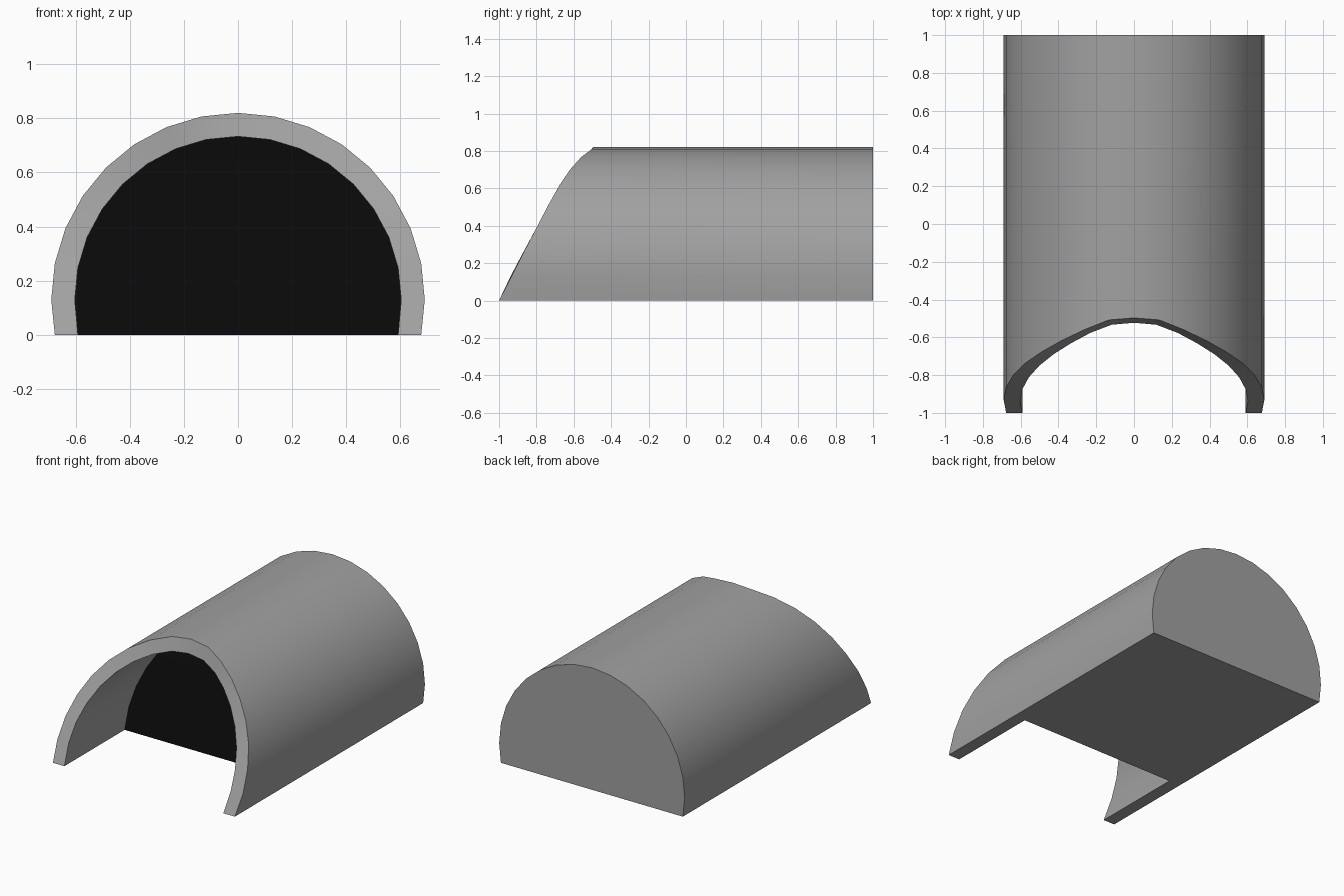
import bpy, bmesh, math

if "Cube" in bpy.data.objects:
    bpy.data.objects.remove(bpy.data.objects["Cube"])

STEP = math.radians(11.25)   # 32-sided round arch
CENTRE_Z = 0.13
RECESS = 0.64                # how far the dark wall sits behind the lip
# depth of the front lip from the crown (index 0) down to the foot (index 9)
OUTER_Y = [-0.497, -0.508, -0.56, -0.617, -0.676, -0.735, -0.797, -0.865, -0.933, -1.0]
INNER_Y = [-0.523, -0.533, -0.576, -0.632, -0.690, -0.75, -0.812, -0.876, -0.938, -1.0]


def arch(bm, radius, depth):
    """Row of vertices along the arch, from left foot to right foot."""
    row = []
    for i in range(-9, 10):
        z = CENTRE_Z + radius * math.cos(i * STEP)
        if abs(i) == 9:
            z = 0.0
        row.append(bm.verts.new((radius * math.sin(i * STEP), depth(abs(i)), z)))
    return row


def material(name, value):
    mat = bpy.data.materials.new(name)
    mat.diffuse_color = (value, value, value, 1)
    mat.use_nodes = True
    mat.node_tree.nodes["Principled BSDF"].inputs["Base Color"].default_value = mat.diffuse_color
    return mat


bm = bmesh.new()
back = arch(bm, 0.69, lambda i: 1.0)
lip = arch(bm, 0.69, lambda i: OUTER_Y[i])
inner = arch(bm, 0.603, lambda i: INNER_Y[i])
wall = arch(bm, 0.603, lambda i: INNER_Y[i] + RECESS)

# outer shell, front lip and inner lining
for a, b in ((back, lip), (lip, inner), (inner, wall)):
    for k in range(len(a) - 1):
        bm.faces.new((a[k], a[k + 1], b[k + 1], b[k]))

# dark wall: strips across the arch, leaning back like the lip
for k in range(9):
    strip = [wall[k], wall[18 - k], wall[17 - k]]
    if k < 8:
        strip.append(wall[k + 1])
    bm.faces.new(strip).material_index = 1

# back end and U-shaped underside
bm.faces.new(back)
bm.faces.new((back[0], lip[0], inner[0], wall[0], wall[-1], inner[-1], lip[-1], back[-1]))
bmesh.ops.recalc_face_normals(bm, faces=bm.faces[:])

mesh = bpy.data.meshes.new("tunnel_shelter")
bm.to_mesh(mesh)
bm.free()
mesh.materials.append(material("shell_grey", 0.357))
mesh.materials.append(material("dark_opening", 0.0025))
shelter = bpy.data.objects.new("tunnel_shelter", mesh)
bpy.context.collection.objects.link(shelter)

bpy.context.view_layer.objects.active = shelter
shelter.select_set(True)
bpy.ops.object.shade_smooth_by_angle(angle=math.radians(30))
